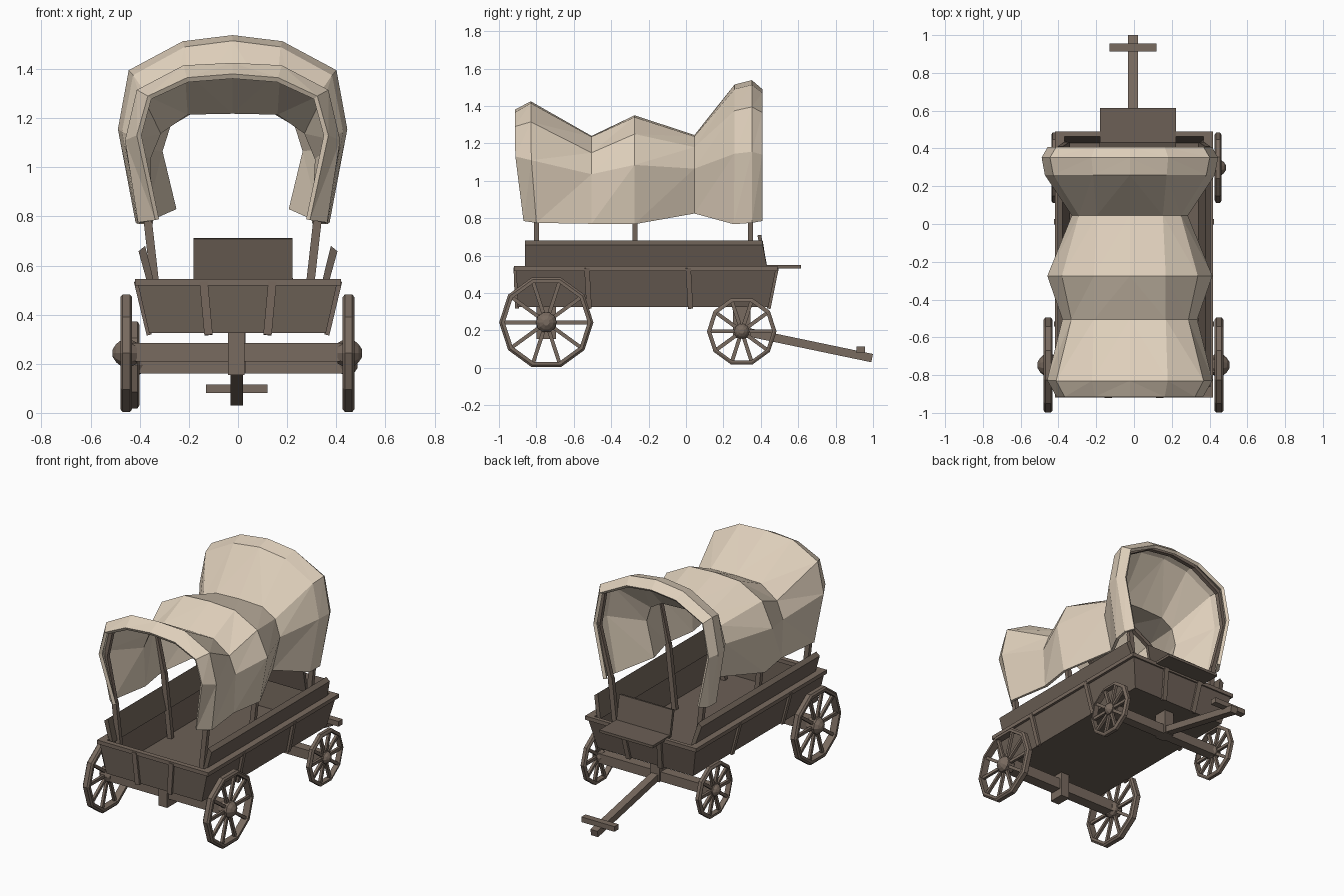
import bpy, bmesh, math
from mathutils import Vector as V

if "Cube" in bpy.data.objects:
    bpy.data.objects.remove(bpy.data.objects["Cube"])


def material(name, rgb):
    m = bpy.data.materials.new(name)
    m.diffuse_color = (*rgb, 1)
    m.use_nodes = True
    m.node_tree.nodes["Principled BSDF"].inputs["Base Color"].default_value = m.diffuse_color
    return m


TIMBER = material("timber brown", (0.190, 0.145, 0.115))
BOARD = material("board brown", (0.150, 0.116, 0.092))
CANVAS = material("canvas cream", (0.74, 0.63, 0.50))


def finish(name, bm, mat, thick=0):
    bmesh.ops.recalc_face_normals(bm, faces=bm.faces)
    me = bpy.data.meshes.new(name)
    bm.to_mesh(me)
    bm.free()
    me.materials.append(mat)
    ob = bpy.data.objects.new(name, me)
    bpy.context.collection.objects.link(ob)
    if thick:
        mod = ob.modifiers.new("thickness", 'SOLIDIFY')
        mod.thickness = thick
        mod.offset = -1
    return ob


def prism(bm, a, b):
    """Solid between two matching loops of points."""
    va, vb = [bm.verts.new(p) for p in a], [bm.verts.new(p) for p in b]
    n = len(a)
    bm.faces.new(va)
    bm.faces.new(vb[::-1])
    for i in range(n):
        bm.faces.new((va[i], vb[i], vb[(i + 1) % n], va[(i + 1) % n]))


def beam(bm, p, q, w, h, up=(0, 0, 1)):
    """Square bar from p to q, w across and h along the up hint."""
    p, q = V(p), V(q)
    s = (q - p).cross(V(up)).normalized()
    u = s.cross(q - p).normalized()
    off = [s * (w / 2 * i) + u * (h / 2 * j) for i, j in ((-1, -1), (1, -1), (1, 1), (-1, 1))]
    prism(bm, [p + o for o in off], [q + o for o in off])


def box(bm, x0, x1, y0, y1, z0, z1):
    beam(bm, (x0, (y0 + y1) / 2, (z0 + z1) / 2), (x1, (y0 + y1) / 2, (z0 + z1) / 2), y1 - y0, z1 - z0)


def lathe(bm, c, profile, segs, closed):
    """Turn (x offset, radius) points about the x axis through c."""
    rings = []
    for k in range(segs):
        a = 2 * math.pi * k / segs
        rings.append([bm.verts.new((c[0] + x, c[1] + r * math.cos(a), c[2] + r * math.sin(a)))
                      for x, r in profile])
    n = len(profile)
    for k in range(segs):
        A, B = rings[k], rings[(k + 1) % segs]
        for i in range(n if closed else n - 1):
            j = (i + 1) % n
            bm.faces.new((A[i], A[j], B[j], B[i]))
    if not closed:
        bm.faces.new([r[0] for r in rings])
        bm.faces.new([r[-1] for r in rings])


# wheels: ten-sided rim, ten spokes, turned hub
def wheel(name, c, R, w, hub):
    bm = bmesh.new()
    h, t = w / 2, R * 0.12
    lathe(bm, c, [(-h, R - t), (-h, R - .012), (-h * .6, R), (h * .6, R), (h, R - .012), (h, R - t)], 10, True)
    for k in range(10):
        a = 2 * math.pi * k / 10
        d = V((0, math.cos(a), math.sin(a)))
        beam(bm, V(c) + d * .02, V(c) + d * (R - t * .7), .02, .018, (1, 0, 0))
    s = 1 if c[0] > 0 else -1
    r = R * .22
    lathe(bm, c, [(-s * hub * .8, r * .8), (-s * h, r), (s * h * .9, r), (s * hub * .75, r * .7), (s * hub, r * .3)], 10, False)
    finish(name, bm, TIMBER)


wheel("rear_wheel_left", (-.455, -.747, .243), .252, .048, .055)
wheel("rear_wheel_right", (.45, -.747, .243), .252, .048, .055)
wheel("front_wheel_left", (-.42, .298, .195), .186, .036, .042)
wheel("front_wheel_right", (.445, .298, .195), .186, .036, .042)

# axles and the blocks carrying the bed
bm = bmesh.new()
box(bm, -.43, .43, -.785, -.71, .21, .285)
box(bm, -.04, .026, -.80, -.695, .155, .33)
finish("rear_axle", bm, TIMBER)
bm = bmesh.new()
box(bm, -.41, .43, .265, .33, .16, .225)
box(bm, -.04, .03, .25, .345, .16, .33)
finish("front_axle", bm, TIMBER)

# pulling tongue with cross bar
bm = bmesh.new()
beam(bm, (-.005, .31, .195), (-.005, .995, .052), .052, .045)
box(bm, -.13, .12, .912, .956, .08, .115)
finish("tongue", bm, TIMBER)

# bed: open tapered tray
bm = bmesh.new()
low = [bm.verts.new(p) for p in ((-.362, -.9, .325), (.358, -.9, .325), (.358, .44, .325), (-.362, .44, .325))]
top = [bm.verts.new(p) for p in ((-.41, -.908, .535), (.405, -.908, .535), (.405, .482, .535), (-.41, .482, .535))]
bm.faces.new(low)
for i in range(4):
    j = (i + 1) % 4
    bm.faces.new((low[i], low[j], top[j], top[i]))
finish("wagon_bed", bm, BOARD, .02)

# top rail
bm = bmesh.new()
for s in (-1, 1):
    beam(bm, (s * .393, -.918, .532), (s * .393, .488, .532), .052, .026)
box(bm, -.419, .419, -.919, -.885, .519, .545)
box(bm, -.419, .419, .462, .489, .519, .545)
finish("top_rail", bm, TIMBER)

# straps around the bed
bm = bmesh.new()
for s in (-1, 1):
    for y in (-.53, .012):
        beam(bm, (s * .362, y + .012, .318), (s * .414, y, .535), .028, .02, (1, 0, 0))
    beam(bm, (s * .12, -.904, .318), (s * .14, -.912, .535), .034, .02, (0, 1, 0))
    beam(bm, (s * .12, .442, .318), (s * .14, .486, .535), .034, .02, (0, 1, 0))
finish("straps", bm, TIMBER)

# flared side boards
for s, side in ((-1, "left"), (1, "right")):
    bm = bmesh.new()
    sec = ((s * .34, .525), (s * .368, .525), (s * .405, .658), (s * .378, .68))
    prism(bm, [(x, -.862, z) for x, z in sec],
          [(x, .435 if z < .6 else .41, z) for x, z in sec])
    finish("side_board_" + side, bm, BOARD)

# seat and its back
bm = bmesh.new()
box(bm, -.18, .223, .42, .615, .532, .55)
beam(bm, (.02, .425, .535), (.02, .392, .71), .403, .02, (0, 1, 0))
finish("seat", bm, BOARD)

# canvas cover: y at roof, y at hem, then half-profile (x, z) from crown to hem
CX = -.022
STATIONS = [
    (-.915, -.868, ((0, 1.38), (.185, 1.365), (.345, 1.29), (.39, 1.13), (.315, .785))),
    (-.83, -.80, ((0, 1.425), (.2, 1.415), (.39, 1.315), (.438, 1.11), (.385, .775))),
    (-.505, -.505, ((0, 1.24), (.19, 1.235), (.31, 1.15), (.357, 1.035), (.345, .77))),
    (-.275, -.275, ((0, 1.35), (.19, 1.34), (.36, 1.25), (.437, 1.085), (.38, .768))),
    (.045, .045, ((0, 1.245), (.175, 1.237), (.27, 1.18), (.307, 1.065), (.25, .825))),
    (.26, .255, ((0, 1.515), (.195, 1.49), (.405, 1.375), (.45, 1.145), (.385, .768))),
    (.352, .352, ((0, 1.538), (.203, 1.513), (.423, 1.395), (.467, 1.155), (.395, .775))),
    (.408, .408, ((0, 1.49), (.185, 1.47), (.39, 1.365), (.435, 1.14), (.36, .785)))]
bm = bmesh.new()
rows = []
for y, yh, half in STATIONS:
    full = [(-x, z) for x, z in half[:0:-1]] + list(half)
    row = []
    for x, z in full:
        f = min(1, max(0, (1.15 - z) / .37))
        row.append(bm.verts.new((CX + x, y + (yh - y) * f, z)))
    rows.append(row)
for A, B in zip(rows, rows[1:]):
    for i in range(8):
        a, b, c, d = A[i], A[i + 1], B[i + 1], B[i]
        # folded facets, mirrored about the middle
        if i < 4:
            bm.faces.new((a, b, c))
            bm.faces.new((a, c, d))
        else:
            bm.faces.new((a, b, d))
            bm.faces.new((b, c, d))
finish("canvas_cover", bm, CANVAS, .022)

# hoops that carry the cover
for name, y, k in (("front", -.8, 1), ("middle", -.272, 3), ("back", .345, 6)):
    bm = bmesh.new()
    half = [(x * .93, z - .04) for x, z in STATIONS[k][2][:4]] + [(.345, .78), (.295, .34)]
    path = [(-x, z) for x, z in half[:0:-1]] + half
    for (x0, z0), (x1, z1) in zip(path, path[1:]):
        beam(bm, (CX + x0, y, z0), (CX + x1, y, z1), .028, .034 if min(z0, z1) < .7 else .025,
             (1, 0, 0) if abs(z1 - z0) > abs(x1 - x0) else (0, 0, 1))
    finish("hoop_" + name, bm, TIMBER)
